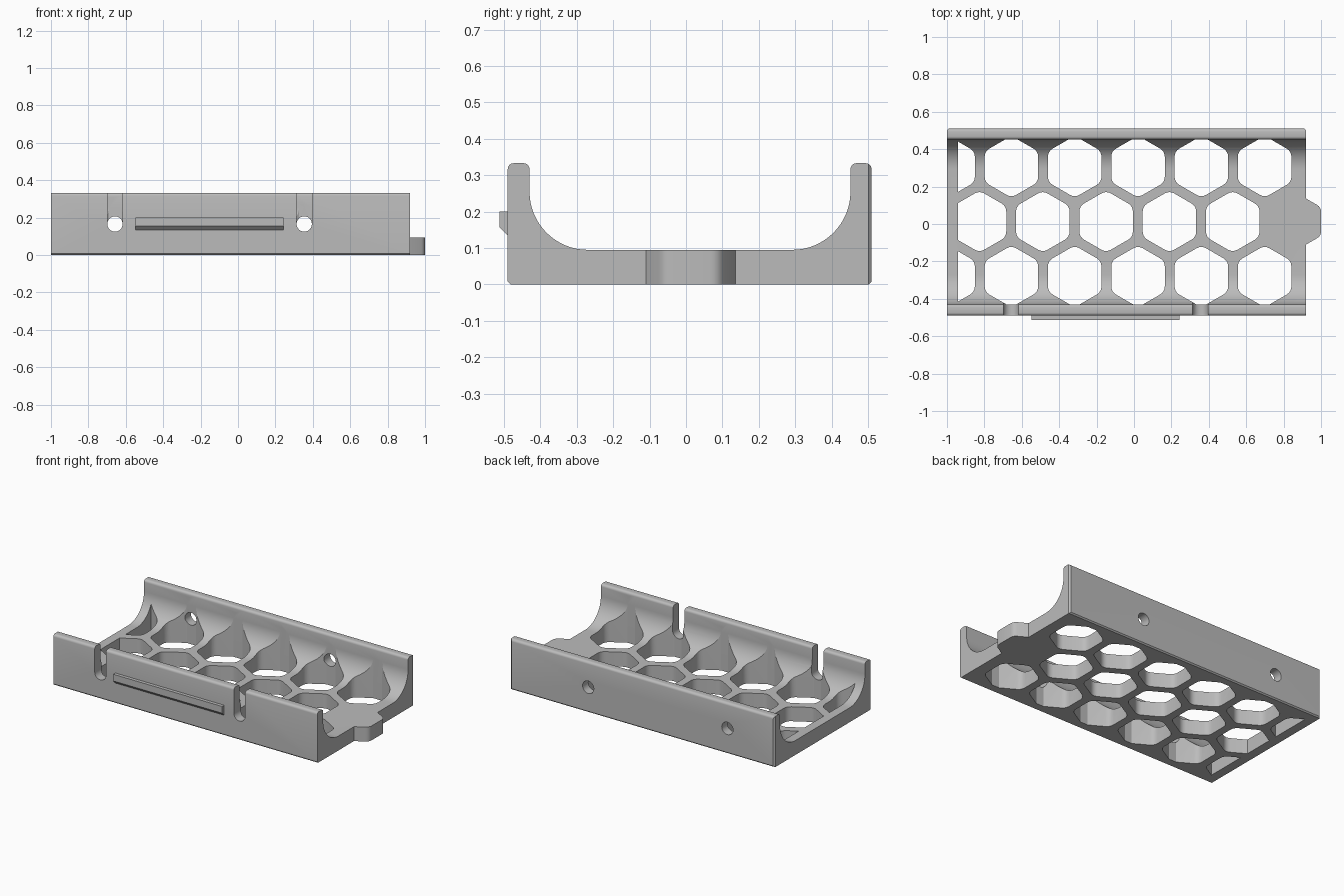
import bpy, bmesh
from math import cos, sin, pi, radians
from mathutils import Vector

cube = bpy.data.objects.get("Cube")
if cube:
    bpy.data.objects.remove(cube, do_unlink=True)

LEFT, RIGHT = -1.0, 0.92           # ends of the tray
FRONT, BACK = -0.49, 0.51          # outer wall faces
IN_FRONT, IN_BACK = -0.43, 0.452   # inner wall faces
FLOOR, TOP = 0.095, 0.333
MID_Y = 0.013

grey = bpy.data.materials.new("plain grey")
grey.use_nodes = True
grey.diffuse_color = (0.5, 0.5, 0.5, 1)
grey.node_tree.nodes["Principled BSDF"].inputs["Base Color"].default_value = (0.5, 0.5, 0.5, 1)


def arc(cx, cy, r, start, end, n):
    """Points on an arc, angles in degrees."""
    angles = [radians(start + (end - start) * i / n) for i in range(n + 1)]
    return [(cx + r * cos(a), cy + r * sin(a)) for a in angles]


def rounded_hex(cx, cy, apothem, r):
    """Hexagon with corners at front and back, corners rounded."""
    reach = (apothem - r) / cos(pi / 6)
    pts = []
    for k in range(6):
        d = 30 + 60 * k
        a = radians(d)
        pts += arc(cx + reach * cos(a), cy + reach * sin(a), r, d - 30, d + 30, 4)
    return pts


def prism(name, outlines, place, direction, clips=()):
    """Extrude 2D outlines; clips are (point, outward normal) planes."""
    bm = bmesh.new()
    for pts in outlines:
        bm.faces.new([bm.verts.new(place(*p)) for p in pts])
    for point, normal in clips:
        bmesh.ops.bisect_plane(bm, geom=bm.verts[:] + bm.edges[:] + bm.faces[:],
                               plane_co=point, plane_no=normal, clear_outer=True)
    ext = bmesh.ops.extrude_face_region(bm, geom=bm.faces[:], use_keep_orig=True)
    moved = [g for g in ext["geom"] if isinstance(g, bmesh.types.BMVert)]
    bmesh.ops.translate(bm, vec=Vector(direction), verts=moved)
    bmesh.ops.recalc_face_normals(bm, faces=bm.faces[:])
    mesh = bpy.data.meshes.new(name)
    bm.to_mesh(mesh)
    bm.free()
    mesh.materials.append(grey)
    obj = bpy.data.objects.new(name, mesh)
    bpy.context.collection.objects.link(obj)
    return obj


def combine(target, tool, operation):
    """Apply a boolean and remove the helper."""
    mod = target.modifiers.new(operation, "BOOLEAN")
    mod.operation, mod.solver, mod.object = operation, "EXACT", tool
    bpy.context.view_layer.update()
    bpy.context.view_layer.objects.active = target
    bpy.ops.object.modifier_apply(modifier=mod.name)
    bpy.data.objects.remove(tool, do_unlink=True)


# Tray body: channel section with rounded rims and curved inner corners
R, E, C = 0.16, 0.016, 0.008
section = [(FRONT + C, 0), (BACK - C, 0), (BACK, C)]
section += arc(BACK - E, TOP - E, E, 0, 90, 4)
section += arc(IN_BACK + E, TOP - E, E, 90, 180, 4)
section += arc(IN_BACK - R, FLOOR + R, R, 0, -90, 16)
section += arc(IN_FRONT + R, FLOOR + R, R, -90, -180, 16)
section += arc(IN_FRONT - E, TOP - E, E, 0, 90, 4)
section += arc(FRONT + E, TOP - E, E, 90, 180, 4)
section += [(FRONT, C)]
tray = prism("tray_body", [section], lambda y, z: (LEFT, y, z), (RIGHT - LEFT, 0, 0))

# Chamfered vertical corners at the back
for x, s in ((LEFT, -1), (RIGHT, 1)):
    corner = [(x - s * 0.019, BACK + 0.01), (x + s * 0.01, BACK - 0.019),
              (x + s * 0.01, BACK + 0.01)]
    cut = prism("corner_cutter", [corner], lambda a, b: (a, b, -0.1), (0, 0, 0.6))
    combine(tray, cut, "DIFFERENCE")

# Hexagonal end tab
tab = prism("end_tab", [rounded_hex(0.867, MID_Y, 0.133, 0.04)],
            lambda x, y: (x, y, 0), (0, 0, FLOOR),
            [((0.88, 0, 0), (-1, 0, 0))])
combine(tray, tab, "UNION")

# Honeycomb openings, trimmed to the inner walls and the left border
PITCH = 0.3385
ROW = PITCH * sin(pi / 3)
cells = [rounded_hex(-0.826 + PITCH * i, MID_Y, 0.143, 0.05) for i in range(5)]
for side in (-1, 1):
    cells += [rounded_hex(-0.994 + PITCH * i, MID_Y + side * ROW, 0.143, 0.05)
              for i in range(6)]
comb = prism("honeycomb_cutter", cells, lambda x, y: (x, y, -0.1), (0, 0, 0.6),
             [((-0.94, 0, 0), (-1, 0, 0)),
              ((0, IN_FRONT, 0), (0, -1, 0)),
              ((0, IN_BACK, 0), (0, 1, 0))])
combine(tray, comb, "DIFFERENCE")

# Open slots in the front wall and matching round holes in the back wall
HOLE_Z, HOLE_R = 0.166, 0.041
for x in (-0.658, 0.354):
    slot = arc(x, HOLE_Z, HOLE_R, 180, 360, 12) + [(x + HOLE_R, 0.5), (x - HOLE_R, 0.5)]
    hole = arc(x, HOLE_Z, HOLE_R, 0, 345, 23)
    for outline, start in ((slot, -0.6), (hole, 0.2)):
        cut = prism("wall_cutter", [outline], lambda a, b: (a, start, b), (0, 0.4, 0))
        combine(tray, cut, "DIFFERENCE")

# Latch rail on the front with a sloped underside
rail_section = [(FRONT + 0.004, 0.2), (-0.512, 0.2), (-0.512, 0.156),
                (FRONT, 0.134), (FRONT + 0.004, 0.134)]
prism("front_rail", [rail_section], lambda y, z: (-0.547, y, z), (0.79, 0, 0))

# Smooth curved surfaces, keep hard edges
tray.data.shade_smooth()
tray.data.set_sharp_from_angle(angle=radians(25))
